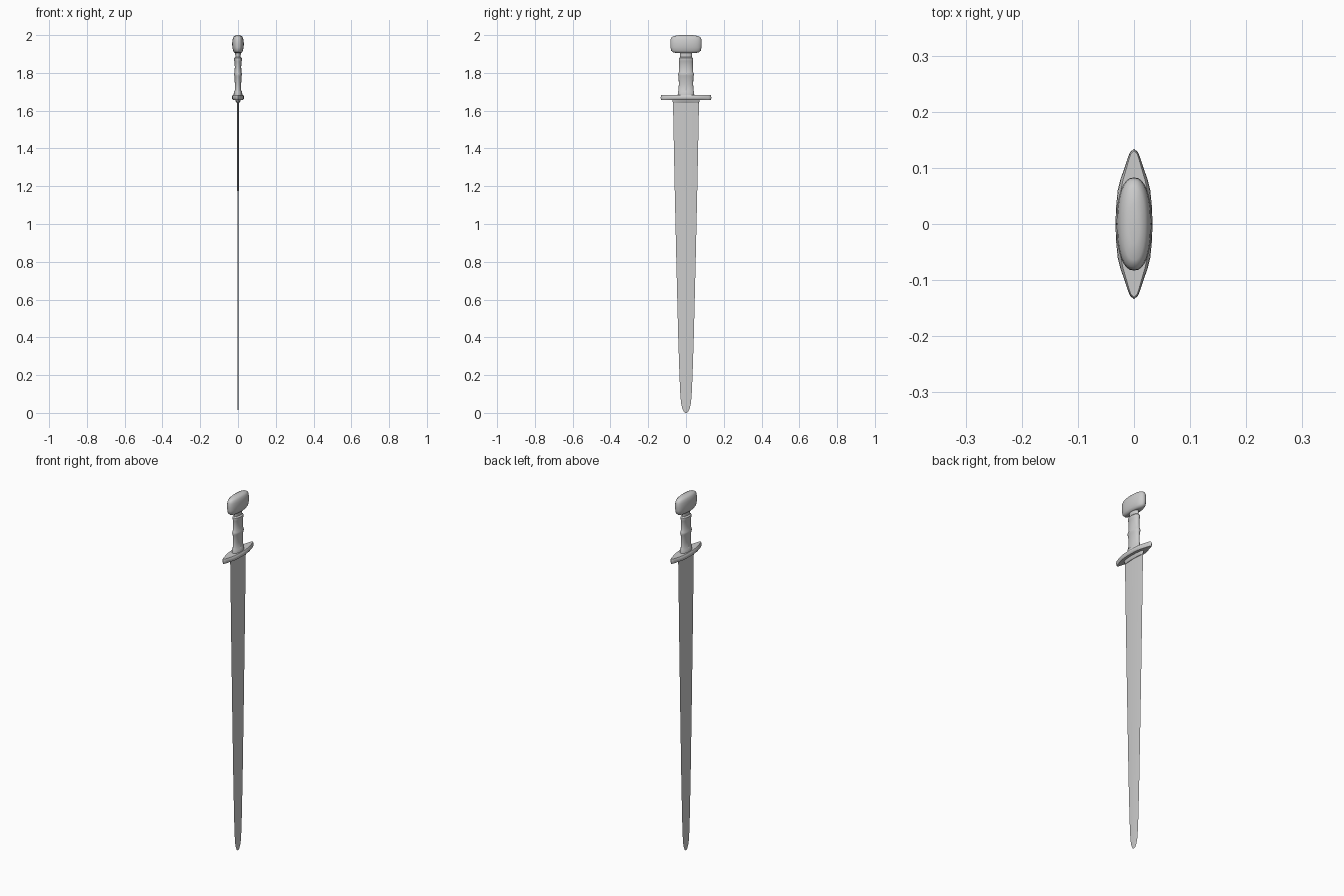
import bpy, bmesh, math


def superellipse(rx, ry, power, n=32):
    pts = []
    for i in range(n):
        a = 2 * math.pi * i / n
        c, s = math.cos(a), math.sin(a)
        pts.append((rx * math.copysign(abs(c) ** (2 / power), c),
                    ry * math.copysign(abs(s) ** (2 / power), s)))
    return pts


def mirrored(quarter):
    # quarter outline as (x, y) from the +x middle to the +y tip
    right = [(x, -y) for x, y in reversed(quarter[1:])] + quarter
    return right + [(-x, y) for x, y in reversed(right[1:-1])]


def loft(name, rings, angle=35):
    # rings: list of (z, outline)
    bm = bmesh.new()
    loops = [[bm.verts.new((x, y, z)) for x, y in pts] for z, pts in rings]
    for a, b in zip(loops, loops[1:]):
        for i in range(len(a)):
            j = (i + 1) % len(a)
            bm.faces.new((a[i], a[j], b[j], b[i]))
    bm.faces.new(loops[0][::-1])
    bm.faces.new(loops[-1])
    bmesh.ops.recalc_face_normals(bm, faces=bm.faces)
    mesh = bpy.data.meshes.new(name)
    bm.to_mesh(mesh)
    bm.free()
    obj = bpy.data.objects.new(name, mesh)
    bpy.context.collection.objects.link(obj)
    bpy.ops.object.select_all(action='DESELECT')
    obj.select_set(True)
    bpy.context.view_layer.objects.active = obj
    bpy.ops.object.shade_smooth_by_angle(angle=math.radians(angle))
    return obj


# Blade: thin diamond section tapering to a rounded tip
blade = [(0.01, 0.003, 0.0008), (0.014, 0.010, 0.001), (0.03, 0.019, 0.0015),
         (0.06, 0.026, 0.002), (0.12, 0.031, 0.0025), (0.22, 0.035, 0.003),
         (0.4, 0.041, 0.003), (0.8, 0.051, 0.0035), (1.2, 0.060, 0.004),
         (1.6, 0.068, 0.0045), (1.64, 0.069, 0.0045), (1.67, 0.069, 0.0045)]
loft("blade", [(z - 0.01 * (1 - z / 1.67), [(t, 0), (0, w), (-t, 0), (0, -w)]) for z, w, t in blade], 10)

# Collar where the blade enters the guard
loft("blade_collar", [(z, superellipse(x, y, 2)) for z, x, y in
                      [(1.64, 0.006, 0.066), (1.65, 0.012, 0.072), (1.67, 0.016, 0.075)]])

# Crossguard: long lens with rounded edges
lens = mirrored([(0.033, 0), (0.032, 0.03), (0.029, 0.06), (0.024, 0.08),
                 (0.017, 0.10), (0.011, 0.118), (0.007, 0.128), (0, 0.134)])
loft("crossguard", [(z, [(x * sx, y * sy) for x, y in lens]) for z, sx, sy in
                    [(1.657, 0.82, 0.975), (1.662, 0.95, 0.995), (1.669, 1, 1),
                     (1.677, 0.96, 0.995), (1.683, 0.82, 0.975)]])

# Grip: oval handle with raised ridges
grip = [(1.68, 0.023, 0.044), (1.70, 0.022, 0.043), (1.707, 0.017, 0.040),
        (1.74, 0.017, 0.038), (1.78, 0.018, 0.039), (1.788, 0.021, 0.042),
        (1.797, 0.021, 0.041), (1.804, 0.018, 0.038), (1.83, 0.017, 0.036),
        (1.86, 0.018, 0.036), (1.866, 0.021, 0.038), (1.878, 0.021, 0.037),
        (1.885, 0.014, 0.031), (1.905, 0.015, 0.032), (1.92, 0.015, 0.032)]
loft("grip", [(z, superellipse(x, y, 2)) for z, x, y in grip])

# Pommel: wide rounded block
pommel = [(1.905, 0.014, 0.045), (1.908, 0.021, 0.068), (1.918, 0.026, 0.079),
          (1.935, 0.030, 0.082), (1.955, 0.031, 0.083), (1.975, 0.029, 0.082),
          (1.988, 0.025, 0.077), (1.995, 0.020, 0.064), (2.0, 0.010, 0.035)]
loft("pommel", [(z, superellipse(x, y, 2.3)) for z, x, y in pommel], 50)
